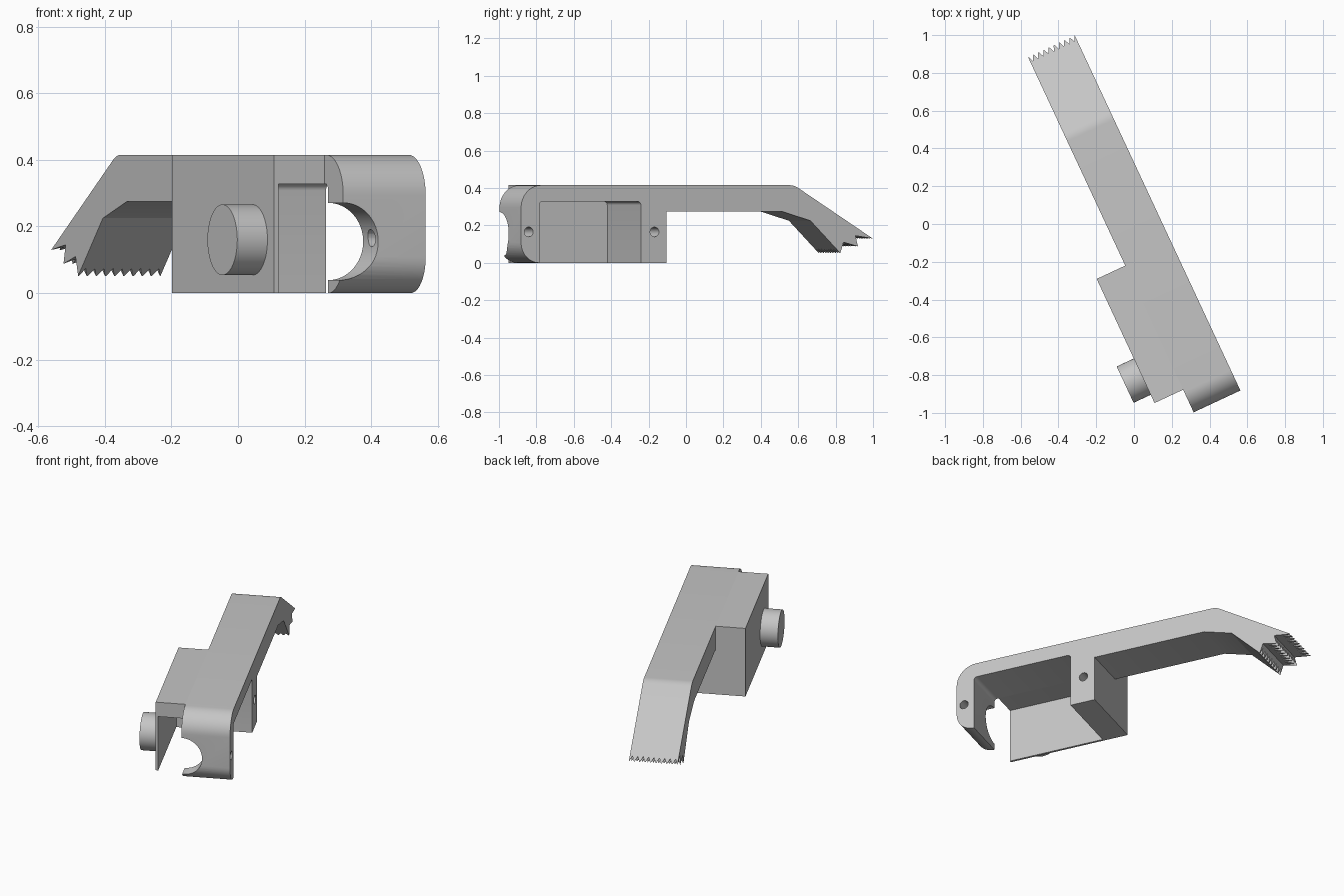
import bpy, bmesh, math
from mathutils import Matrix, Vector

TURN = math.radians(25)          # the whole device is swung about z
LEFT, SPLIT, RIGHT = -0.302, -0.135, 0.138
TOP, CEILING = 0.415, 0.328

if "Cube" in bpy.data.objects:
    bpy.data.objects.remove(bpy.data.objects["Cube"])

grey = bpy.data.materials.new("plain grey")
grey.use_nodes = True
tone = (0.56, 0.56, 0.56, 1)
grey.diffuse_color = tone
grey.node_tree.nodes["Principled BSDF"].inputs["Base Color"].default_value = tone


def make(name, bm):
    bmesh.ops.recalc_face_normals(bm, faces=bm.faces)
    mesh = bpy.data.meshes.new(name)
    bm.to_mesh(mesh)
    bm.free()
    mesh.materials.append(grey)
    obj = bpy.data.objects.new(name, mesh)
    bpy.context.collection.objects.link(obj)
    return obj


def add_prism(bm, outline, x0, x1):
    """Extrude a (y, z) outline along x."""
    face = bm.faces.new([bm.verts.new((x0, y, z)) for y, z in outline])
    ext = bmesh.ops.extrude_face_region(bm, geom=[face])
    moved = [g for g in ext["geom"] if isinstance(g, bmesh.types.BMVert)]
    bmesh.ops.translate(bm, verts=moved, vec=(x1 - x0, 0, 0))


def prism(name, outline, x0, x1):
    bm = bmesh.new()
    add_prism(bm, outline, x0, x1)
    return make(name, bm)


def cylinder(name, centre, radius, length, axis, segments=64):
    bm = bmesh.new()
    turn = Matrix.Rotation(math.pi / 2, 4, "Y" if axis == "x" else "X")
    bmesh.ops.create_cone(bm, cap_ends=True, segments=segments, radius1=radius,
                          radius2=radius, depth=length,
                          matrix=Matrix.Translation(centre) @ turn)
    return make(name, bm)


def arc(cy, cz, r, start, end, steps=12):
    angles = [math.radians(start + (end - start) * i / steps) for i in range(steps + 1)]
    return [(cy + r * math.cos(a), cz + r * math.sin(a)) for a in angles]


def cut(obj, cutters):
    for c in cutters:
        mod = obj.modifiers.new("cut", "BOOLEAN")
        mod.operation, mod.solver, mod.object = "DIFFERENCE", "EXACT", c
    bpy.context.view_layer.update()
    result = obj.evaluated_get(bpy.context.evaluated_depsgraph_get())
    mesh = bpy.data.meshes.new_from_object(result)
    obj.modifiers.clear()
    obj.data = mesh
    for c in cutters:
        bpy.data.objects.remove(c)


# Arm: rounded front hook, open bay, block, long bar and bent claw tip
front, hook_in, block_front, block_back = -1.037, -0.93, -0.33, -0.18
outline = arc(front + 0.12, TOP - 0.12, 0.12, 180, 90)
outline += arc(0.545, TOP - 0.1, 0.1, 90, 58, 6)
claw = [(1.037, 0.13), (0.935, 0.145), (0.95, 0.088), (0.865, 0.11), (0.846, 0.052)]
outline += claw + [(0.67, 0.225), (0.50, 0.275), (block_back, 0.275)]
outline += [(block_back, 0), (block_front, 0)]
outline += arc(block_front - 0.02, CEILING - 0.02, 0.02, 0, 90, 5)
outline += arc(hook_in + 0.02, CEILING - 0.02, 0.02, 90, 180, 5)
outline += [(hook_in, 0)]
outline += arc(front + 0.107, 0.107, 0.107, 270, 180)[1:]
arm = prism("arm", outline, SPLIT, RIGHT)

# Serrations across the claw tips
bm = bmesh.new()
count = 9
pitch = (RIGHT - SPLIT) / count
tip_a, tip_b = Vector((0, *claw[-1])), Vector((0, *claw[0]))
along = (tip_b - tip_a).normalized() * 0.04
inward = Vector((0, -0.85, 0.53)) * 0.035
for i in range(count):
    mid = SPLIT + (i + 0.5) * pitch
    rings = []
    for end in (tip_a - along, tip_b + along):
        base = end - inward * 0.15
        rings.append([bm.verts.new(base + Vector((mid + s * pitch * 0.49, 0, 0)) - inward * k)
                      for s, k in ((-1, 0), (-1, 1), (1, 1), (1, 0))]
                     + [bm.verts.new(end + inward + Vector((mid, 0, 0)))])
    a, b = rings
    bm.faces.new(a)
    bm.faces.new(b[::-1])
    for j in range(5):
        k = (j + 1) % 5
        bm.faces.new((a[j], b[j], b[k], a[k]))
serration = make("serration_cutter", bm)

# Half-round notch in the hook and pin holes in the side
notch = cylinder("notch_cutter", (SPLIT, -1.02, 0.155), 0.116, 0.2, "y")
holes = [cylinder("hole_cutter", (RIGHT, y, 0.165), 0.026, 0.36, "x", 24)
         for y in (-0.992, -0.25)]
cut(arm, [serration, notch] + holes)

# Side housing: roof and block beside the arm, closed by a thin plate
house_front = -0.905
roof = [(house_front, TOP), (block_back, TOP), (block_back, 0), (block_front, 0)]
roof += arc(block_front - 0.02, CEILING - 0.02, 0.02, 0, 90, 5)
roof += [(house_front, CEILING)]
housing = prism("side_housing", roof, LEFT + 0.014, SPLIT)
plate = prism("side_plate", [(house_front, 0), (house_front, TOP),
                             (block_back, TOP), (block_back, 0)], LEFT, LEFT + 0.014)

# Round knob on the outside of the plate
knob = cylinder("knob", (LEFT - 0.05, -0.751, 0.16), 0.106, 0.1, "x")

for obj in (arm, housing, plate, knob):
    obj.data.polygons.foreach_set("use_smooth", [True] * len(obj.data.polygons))
    obj.data.set_sharp_from_angle(angle=math.radians(25))
    obj.rotation_euler.z = TURN
